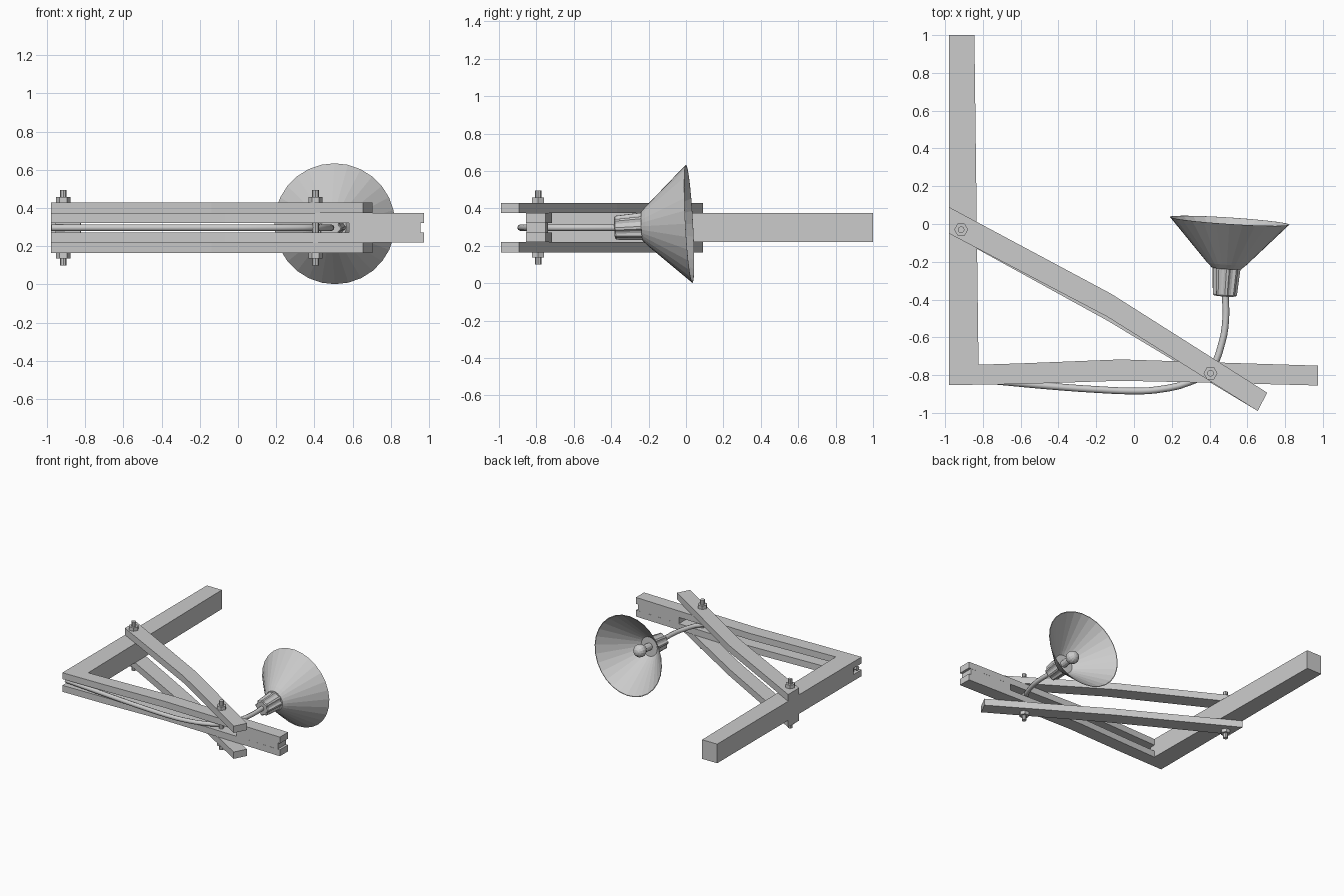
import bpy, bmesh
from math import sin, cos, pi
from mathutils import Vector

if "Cube" in bpy.data.objects:
    bpy.data.objects.remove(bpy.data.objects["Cube"])


def make(name, verts, faces):
    me = bpy.data.meshes.new(name)
    me.from_pydata(verts, [], faces)
    bm = bmesh.new()
    bm.from_mesh(me)
    bmesh.ops.recalc_face_normals(bm, faces=bm.faces)
    bm.to_mesh(me)
    bm.free()
    ob = bpy.data.objects.new(name, me)
    bpy.context.collection.objects.link(ob)
    return ob


def prism(name, outline, z0, z1):
    n = len(outline)
    verts = [(x, y, z) for z in (z0, z1) for x, y in outline]
    faces = [(i, (i + 1) % n, n + (i + 1) % n, n + i) for i in range(n)]
    return make(name, verts, faces + [tuple(range(n)), tuple(range(n, 2 * n))])


def lathe(name, profile, n, base, axis, caps=True, flute=None):
    """Turn (radius, height) pairs round an axis; flute scales groove sides."""
    q = Vector(axis).to_track_quat('Z', 'Y')
    verts, faces = [], []
    for r, h in profile:
        for i in range(n):
            k = flute if flute and i % 4 > 1 else 1
            a = 2 * pi * i / n
            verts.append(Vector(base) + q @ Vector((r * k * cos(a), r * k * sin(a), h)))
    for j in range(len(profile) - 1):
        for i in range(n):
            k = (i + 1) % n
            faces.append((j * n + i, j * n + k, (j + 1) * n + k, (j + 1) * n + i))
    if caps:
        faces += [tuple(range(n)), tuple(range(len(verts) - n, len(verts)))]
    return make(name, verts, faces)


# Wall post with a tongue that fits the slot of the arm
prism("post", [(-.98, 1), (-.98, -.75), (-.823, -.75), (-.845, 1)], .22, .375)
prism("post_tongue", [(-.955, -.745), (-.955, -.79), (-.825, -.79), (-.825, -.745)], .27, .325)

# Slotted arm: two bowed rails and a filler block near the free end
rail = [(-.98, -.853), (-.6, -.847), (-.07, -.83), (.4, -.84), (.975, -.855),
        (.975, -.75), (.4, -.732), (-.07, -.717), (-.6, -.738), (-.98, -.75)]
prism("arm_lower_rail", rail, .22, .272)
prism("arm_upper_rail", rail, .323, .375)
prism("arm_filler", [(.58, -.845), (.955, -.853), (.955, -.75), (.58, -.738)], .272, .323)

# Diagonal braces above and below the arm, slightly bent
for name, bow, z0 in (("upper_brace", 0, .375), ("lower_brace", -.02, .165)):
    prism(name, [(-.98, .09), (-.98, -.05), (-.14, -.492 + bow), (.655, -.99),
                 (.705, -.893), (-.12, -.37 + bow)], z0, z0 + .055)

# Bolts with hexagonal nuts on both ends
for tag, x, y in (("post", -.915, -.03), ("arm", .405, -.79)):
    lathe(tag + "_bolt", [(.018, 0), (.018, .395)], 8, (x, y, .1), (0, 0, 1))
    for side, z in (("top", .43), ("bottom", .137)):
        lathe(f"{tag}_{side}_nut", [(.037, 0), (.037, .028)], 6, (x, y, z), (0, 0, 1))

# Lamp shade, fluted socket and bulb on one slightly tilted axis
axis = Vector((.07, 1, -.055)).normalized()
axis = Vector((.065, 1, .055)).normalized()
neck = Vector((.49, -.235, .304))
lathe("shade", [(.03, 0), (.078, 0), (.105, .025), (.317, .253),
                (.312, .253), (.1, .029), (.076, .006), (.03, .006)], 28, neck, axis, False)
lathe("socket", [(.056, -.147), (.064, -.14), (.074, .003)], 32, neck, axis, True, .86)
lathe("bulb_neck", [(.028, 0), (.028, .08)], 12, neck, axis)
lathe("bulb", [(.05 * sin(pi * (j + .05) / 8.1), .115 - .05 * cos(pi * (j + .05) / 8.1))
               for j in range(9)], 14, neck, axis)

# Cable running through the slot, bowing out and turning up into the socket
path = [(-.975, -.81), (-.7, -.835), (-.45, -.858), (-.2, -.876), (0, -.884), (.12, -.878),
        (.3, -.835), (.405, -.77), (.465, -.63), (.486, -.5), (.483, -.375)]
cu = bpy.data.curves.new("cable", 'CURVE')
cu.dimensions = '3D'
cu.bevel_depth = .018
cu.bevel_resolution = 2
cu.use_fill_caps = True
cu.resolution_u = 3
sp = cu.splines.new('BEZIER')
sp.bezier_points.add(len(path) - 1)
for p, (x, y) in zip(sp.bezier_points, path):
    p.co = (x, y, .297)
    p.handle_left_type = p.handle_right_type = 'AUTO'
bpy.context.collection.objects.link(bpy.data.objects.new("cable", cu))
